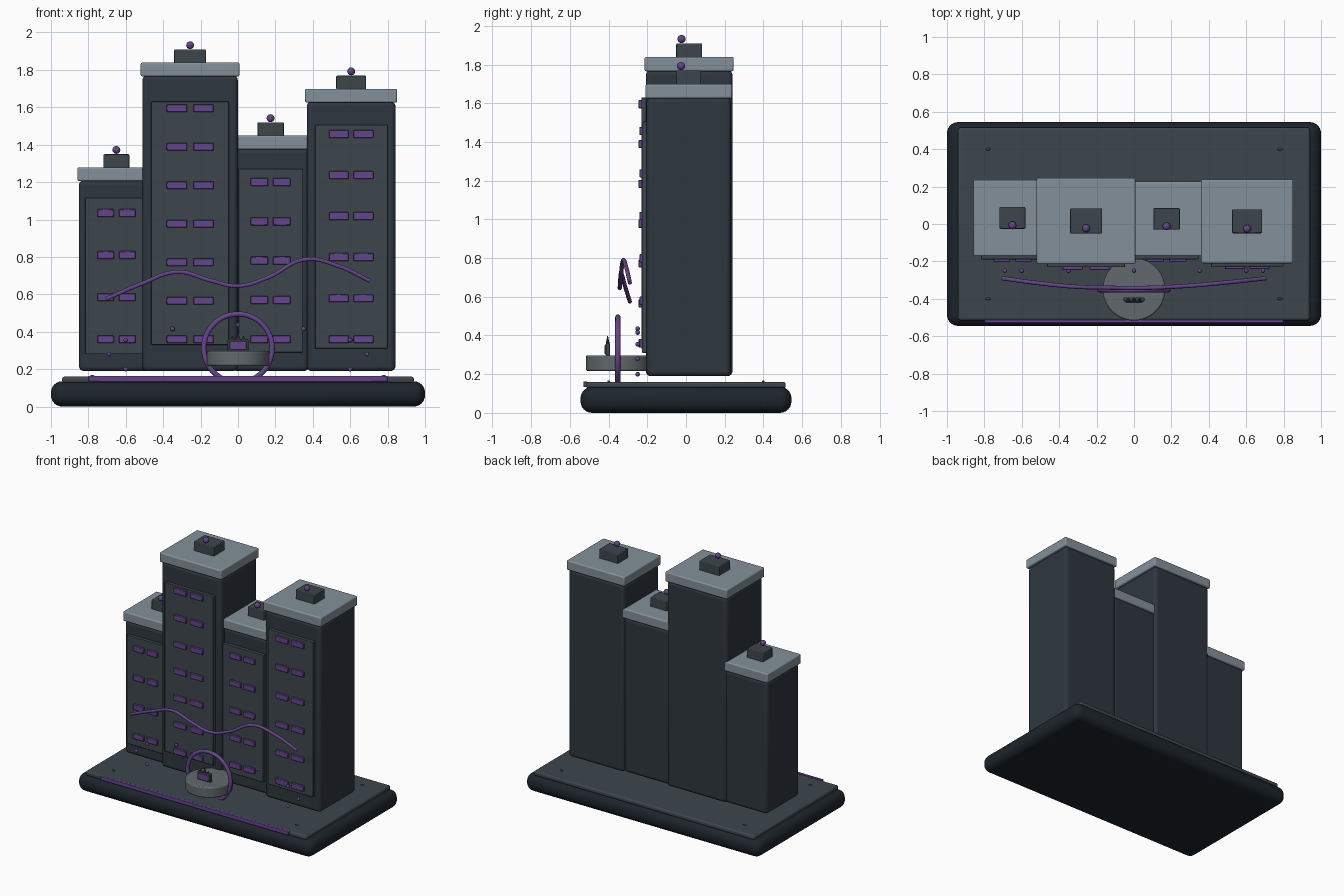
import bpy, math

if "Cube" in bpy.data.objects:
    bpy.data.objects.remove(bpy.data.objects["Cube"])

def mat(name, r, g, b):
    m = bpy.data.materials.new(name)
    m.diffuse_color = (r, g, b, 1)
    m.use_nodes = True
    m.node_tree.nodes["Principled BSDF"].inputs["Base Color"].default_value = m.diffuse_color
    return m

BASE = mat("base_dark", .012, .018, .025)
BODY = mat("wall_dark", .028, .037, .05)
PANEL = mat("panel_slate", .047, .062, .073)
CAP = mat("roof_grey", .23, .28, .32)
DISK = mat("disk_grey", .12, .14, .15)
GLOW = mat("purple", .13, .06, .26)

def finish(o, name, m):
    o.name = name
    o.data.materials.append(m)
    return o

# box from its extents, optionally with rounded edges
def box(name, x0, x1, y0, y1, z0, z1, m, bevel=0, seg=3):
    bpy.ops.mesh.primitive_cube_add(size=1, location=((x0+x1)/2, (y0+y1)/2, (z0+z1)/2))
    o = bpy.context.object
    o.scale = (x1-x0, y1-y0, z1-z0)
    bpy.ops.object.transform_apply(location=False, rotation=False, scale=True)
    if bevel:
        b = o.modifiers.new("bevel", 'BEVEL')
        b.width, b.segments = bevel, seg
        bpy.ops.object.shade_smooth_by_angle()
    return finish(o, name, m)

def ball(name, loc, r, m):
    bpy.ops.mesh.primitive_uv_sphere_add(segments=16, ring_count=10, radius=r, location=loc)
    bpy.ops.object.shade_smooth()
    return finish(bpy.context.object, name, m)

# base plate, upper slab and glowing front strip
box("base", -1, 1, -.545, .545, 0, .135, BASE, .06, 6)
box("slab", -.94, .94, -.515, .515, .125, .16, PANEL, .012)
box("front_strip", -.8, .8, -.53, -.51, .133, .163, GLOW, .004, 2)
for x in (-.78, .78):
    for y in (-.4, .4):
        o = ball("slab_stud", (x, y, .16), .014, PANEL)
        o.scale = (1, .5, .6)

# tower: centre x, half width, front y, back y, wall top, panel half width,
# panel bottom, panel top, window rows, top row z, window offset, window width,
# roof box half width, roof box half depth
TOWERS = [
    (-.65, .2, -.165, .23, 1.205, .167, .28, 1.115, 4, 1.034, .058, .088, .069, .058),
    (-.256, .255, -.207, .24, 1.765, .208, .33, 1.63, 7, 1.595, .071, .108, .085, .067),
    (.174, .205, -.165, .22, 1.375, .172, .29, 1.27, 5, 1.2, .06, .094, .071, .057),
    (.605, .237, -.203, .232, 1.625, .194, .31, 1.505, 6, 1.457, .066, .105, .08, .064),
]
for n, (cx, hw, f, b, top, ph, p0, p1, rows, zt, off, ww, rw, rd) in enumerate(TOWERS, 1):
    box(f"tower_{n}_wall", cx-hw, cx+hw, f, b, .19, top+.005, BODY, .025, 4)
    box(f"tower_{n}_panel", cx-ph, cx+ph, f-.024, f+.01, p0, p1, PANEL, .004, 2)
    h = hw + .009
    box(f"tower_{n}_roof", cx-h, cx+h, f-.007, b+.006, top, top+.074, CAP, .009)
    cy = (f+b)/2
    box(f"tower_{n}_roof_box", cx-rw, cx+rw, cy-rd, cy+rd, top+.07, top+.144, PANEL, .005, 2)
    ball(f"tower_{n}_beacon", (cx, cy-.04, top+.167), .021, GLOW)
    for r in range(rows):
        z = zt + (.36-zt)*r/(rows-1)
        for s in (-off, off):
            box(f"tower_{n}_window", cx+s-ww/2, cx+s+ww/2, f-.038, f-.02,
                z-.021, z+.021, GLOW, .003, 1)

# round platform in front of the towers
bpy.ops.mesh.primitive_cylinder_add(vertices=48, radius=.167, depth=.08, location=(0, -.35, .257))
o = finish(bpy.context.object, "platform", DISK)
bv = o.modifiers.new("bevel", 'BEVEL')
bv.width, bv.segments = .008, 2
bpy.ops.object.shade_smooth_by_angle()

# upright ring
bpy.ops.mesh.primitive_torus_add(major_radius=.183, minor_radius=.014, major_segments=64,
                                 minor_segments=12, location=(0, -.352, .312),
                                 rotation=(math.pi/2, 0, 0))
bpy.ops.object.shade_smooth()
finish(bpy.context.object, "ring", GLOW)

# small emblem block with spikes on the platform
box("block", -.055, .055, -.415, -.392, .295, .36, PANEL, .004, 2)
box("block_front", -.045, .045, -.422, -.41, .303, .35, GLOW, .003, 1)
for x, h in ((-.03, .02), (0, .04), (.03, .02)):
    bpy.ops.mesh.primitive_cone_add(vertices=8, radius1=.01, radius2=.002, depth=h,
                                    location=(x, -.405, .358+h/2))
    finish(bpy.context.object, "block_spike", PANEL)

# wavy cable across the fronts
path = [(-.705, -.29, .575), (-.52, -.315, .655), (-.32, -.335, .72), (-.15, -.34, .675),
        (0, -.342, .645), (.16, -.338, .69), (.36, -.325, .787), (.54, -.308, .75), (.705, -.29, .672)]
c = bpy.data.curves.new("cable", 'CURVE')
c.dimensions, c.bevel_depth, c.bevel_resolution, c.use_fill_caps = '3D', .011, 3, True
sp = c.splines.new('BEZIER')
sp.bezier_points.add(len(path)-1)
for p, co in zip(sp.bezier_points, path):
    p.co = co
    p.handle_left_type = p.handle_right_type = 'AUTO'
cable = bpy.data.objects.new("cable", c)
bpy.context.collection.objects.link(cable)
c.materials.append(GLOW)

# floating light dots
ball("light_dot", (0, -.25, .435), .012, GLOW)
for x, z in ((.35, .415), (.6, .355), (.6, .2), (.69, .28)):
    for s in (-1, 1):
        ball("light_dot", (s*x, -.25, z), .012, GLOW)
